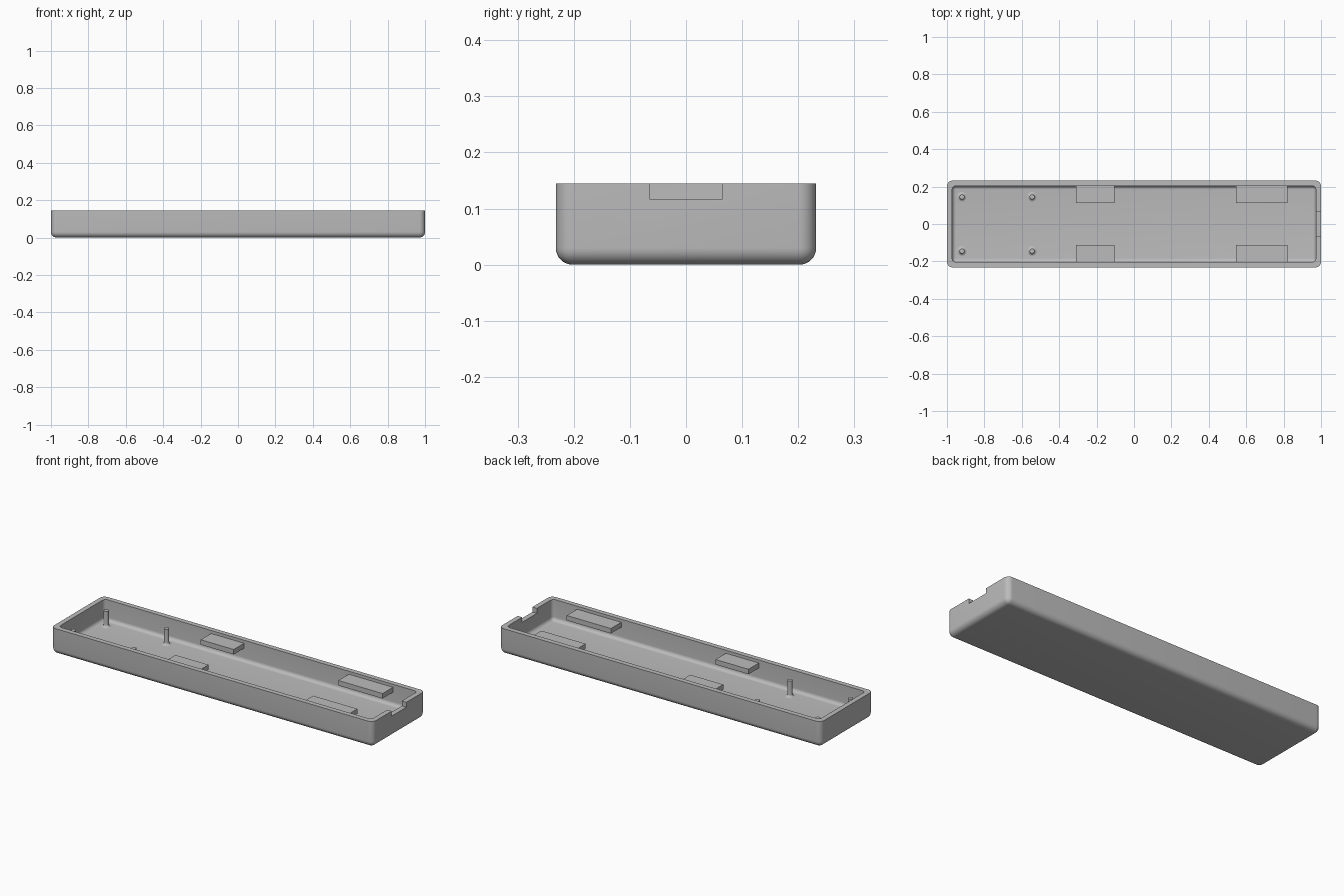
import bpy, bmesh
from math import radians, sin, cos, pi
from mathutils import Matrix, Vector

old = bpy.data.objects.get("Cube")
if old:
    bpy.data.objects.remove(old)

LENGTH, WIDTH, HEIGHT = 2.0, 0.464, 0.145
WALL = 0.028

grey = bpy.data.materials.new("grey plastic")
grey.use_nodes = True
color = (0.5, 0.5, 0.5, 1)
grey.diffuse_color = color
grey.node_tree.nodes["Principled BSDF"].inputs["Base Color"].default_value = color


def add_object(name, bm):
    bmesh.ops.recalc_face_normals(bm, faces=bm.faces)
    mesh = bpy.data.meshes.new(name)
    bm.to_mesh(mesh)
    bm.free()
    mesh.materials.append(grey)
    obj = bpy.data.objects.new(name, mesh)
    bpy.context.collection.objects.link(obj)
    return obj


def box(name, low, high, radius=0):
    """Box between two corners; a radius rounds every edge except the top rim."""
    low, high = Vector(low), Vector(high)
    bm = bmesh.new()
    bmesh.ops.create_cube(bm, size=1)
    bmesh.ops.transform(bm, verts=bm.verts, matrix=Matrix.Translation((low + high) / 2)
                        @ Matrix.Diagonal((high - low).to_4d()))
    if radius:
        edges = [e for e in bm.edges if min(v.co.z for v in e.verts) < high.z - 0.001]
        bmesh.ops.bevel(bm, geom=edges, offset=radius, segments=8, profile=0.5,
                        affect='EDGES', clamp_overlap=True)
    return add_object(name, bm)


def activate(obj):
    bpy.ops.object.select_all(action='DESELECT')
    obj.select_set(True)
    bpy.context.view_layer.objects.active = obj


def cut(obj, cutter):
    activate(obj)
    mod = obj.modifiers.new("cut", 'BOOLEAN')
    mod.operation, mod.solver, mod.object = 'DIFFERENCE', 'EXACT', cutter
    bpy.ops.object.modifier_apply(modifier=mod.name)
    bpy.data.objects.remove(cutter)


def smooth(obj):
    activate(obj)
    bpy.ops.object.shade_smooth_by_angle(angle=radians(30))


# Open tray with rounded corners, hollow inside and a cable notch at one end
x, y = LENGTH / 2, WIDTH / 2
tray = box("tray", (-x, -y, 0), (x, y, HEIGHT), 0.03)
cut(tray, box("hollow", (WALL - x, WALL - y, WALL), (x - WALL, y - WALL, HEIGHT + 0.1), 0.02))
cut(tray, box("notch", (x - 0.06, -0.065, 0.117), (x + 0.1, 0.065, HEIGHT + 0.05)))
smooth(tray)

# Retaining tabs on both long walls
for side, sign in (("back", 1), ("front", -1)):
    for place, x0, x1 in (("middle", -0.31, -0.105), ("end", 0.545, 0.82)):
        ya, yb = sorted((sign * 0.112, sign * (y - WALL / 2)))
        box(f"{side}_{place}_tab", (x0, ya, 0.1), (x1, yb, 0.128))


# Mounting pegs with a flared foot
def peg(name, px, py, radius=0.013, flare=0.014, top=0.117):
    profile = [(radius + flare * (1 - cos(a)), WALL + flare * (1 - sin(a)))
               for a in (i * pi / 12 for i in range(7))]
    profile = [(r, z) for r, z in reversed(profile)] + [(radius, top), (0, top)]
    bm = bmesh.new()
    verts = [bm.verts.new((r, 0, z)) for r, z in profile]
    edges = [bm.edges.new(pair) for pair in zip(verts, verts[1:])]
    bmesh.ops.spin(bm, geom=verts + edges, cent=(0, 0, 0), axis=(0, 0, 1),
                   angle=2 * pi, steps=24, use_duplicate=False)
    bmesh.ops.remove_doubles(bm, verts=bm.verts, dist=0.0001)
    bmesh.ops.translate(bm, verts=bm.verts, vec=(px, py, 0))
    smooth(add_object(name, bm))


for side, py in (("back", 0.145), ("front", -0.145)):
    for place, px in (("outer", -0.92), ("inner", -0.545)):
        peg(f"{side}_{place}_peg", px, py)
